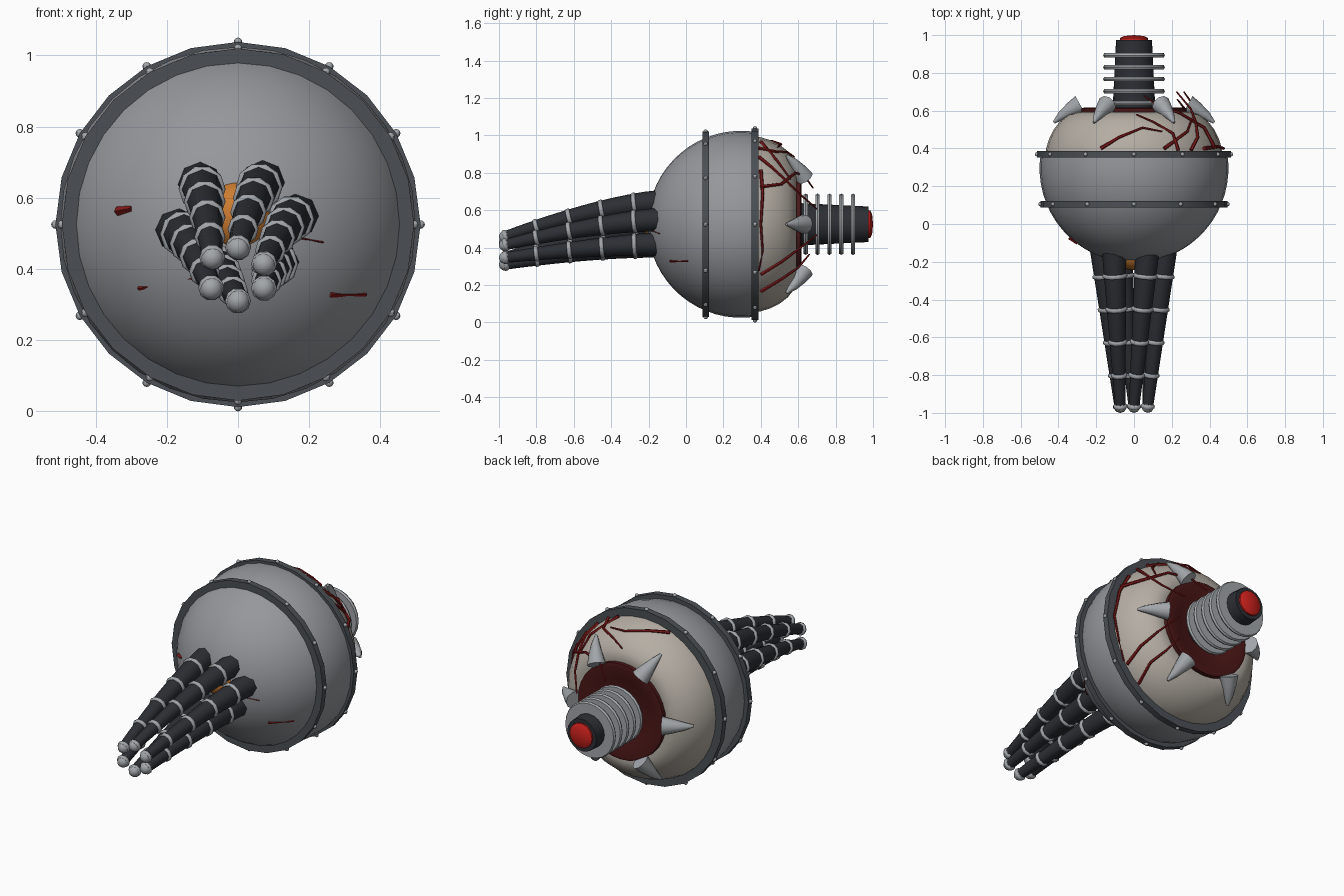
import bpy, bmesh, math
from mathutils import Vector

if "Cube" in bpy.data.objects:
    bpy.data.objects.remove(bpy.data.objects["Cube"])

CZ = 0.525   # height of the main axis, which runs along y
CY = 0.295   # centre of the round body


def mat(name, rgb):
    m = bpy.data.materials.new(name)
    m.diffuse_color = (*rgb, 1)
    m.use_nodes = True
    m.node_tree.nodes["Principled BSDF"].inputs["Base Color"].default_value = m.diffuse_color
    return m


STEEL = mat("steel", (0.30, 0.31, 0.33))
LIGHT = mat("light_steel", (0.36, 0.38, 0.40))
DARK = mat("dark_steel", (0.07, 0.08, 0.09))
BLACK = mat("rubber", (0.025, 0.028, 0.034))
BONE = mat("bone", (0.46, 0.42, 0.37))
GORE = mat("dark_red", (0.07, 0.008, 0.008))
VEIN = mat("vein_red", (0.22, 0.01, 0.01))
RED = mat("bright_red", (0.60, 0.015, 0.012))
ORANGE = mat("orange", (0.60, 0.20, 0.03))


def finish(name, bm, m, smooth=40):
    bmesh.ops.recalc_face_normals(bm, faces=bm.faces)
    me = bpy.data.meshes.new(name)
    bm.to_mesh(me)
    bm.free()
    o = bpy.data.objects.new(name, me)
    bpy.context.collection.objects.link(o)
    me.materials.append(m)
    if smooth:
        bpy.ops.object.select_all(action='DESELECT')
        o.select_set(True)
        bpy.context.view_layer.objects.active = o
        bpy.ops.object.shade_smooth_by_angle(angle=math.radians(smooth))
    return o


def lathe(name, profile, n, m, closed=False, smooth=40):
    """Turn (radius, y) points round the main axis."""
    bm = bmesh.new()
    rows = []
    for r, y in profile:
        if r < 1e-5:
            rows.append([bm.verts.new((0, y, CZ))] * n)
        else:
            rows.append([bm.verts.new((r * math.cos(2 * math.pi * k / n), y,
                                       CZ + r * math.sin(2 * math.pi * k / n))) for k in range(n)])
    pairs = list(zip(rows, rows[1:])) + ([(rows[-1], rows[0])] if closed else [])
    for a, b in pairs:
        for k in range(n):
            q = list(dict.fromkeys((a[k], a[(k + 1) % n], b[(k + 1) % n], b[k])))
            bm.faces.new(q)
    return finish(name, bm, m, smooth)


def tube(name, pts, radii, n, m, smooth=50):
    """Sweep an n-sided section along a path."""
    bm = bmesh.new()
    rows = []
    for i, p in enumerate(pts):
        d = (pts[min(i + 1, len(pts) - 1)] - pts[max(i - 1, 0)]).normalized()
        ref = Vector((0, 0, 1)) if abs(d.z) < 0.95 else Vector((1, 0, 0))
        u = d.cross(ref).normalized()
        v = u.cross(d)
        rows.append([bm.verts.new(p + radii[i] * (u * math.cos(2 * math.pi * k / n)
                                                  + v * math.sin(2 * math.pi * k / n))) for k in range(n)])
    for a, b in zip(rows, rows[1:]):
        for k in range(n):
            bm.faces.new((a[k], a[(k + 1) % n], b[(k + 1) % n], b[k]))
    bm.faces.new(rows[0])
    bm.faces.new(rows[-1])
    return finish(name, bm, m, smooth)


def ball(name, loc, scale, m, seg=12, rings=8, smooth=40):
    bm = bmesh.new()
    bmesh.ops.create_uvsphere(bm, u_segments=seg, v_segments=rings, radius=1)
    for v in bm.verts:
        v.co = Vector([a * b for a, b in zip(v.co, scale)]) + Vector(loc)
    return finish(name, bm, m, smooth)


# round metal shell, open at the back
end = math.acos(-0.08 / 0.5)
shell = [(0.5 * math.sin(end * i / 16), CY - 0.5 * math.cos(end * i / 16)) for i in range(17)]
lathe("shell", shell, 32, STEEL)

# pale rear dome and the dark red iris in it
lathe("rear_dome", [(0.47, 0.36), (0.465, 0.40), (0.45, 0.45), (0.425, 0.50), (0.39, 0.545),
                    (0.345, 0.58), (0.30, 0.592), (0.25, 0.58)], 32, BONE)
lathe("iris", [(0.282, 0.56), (0.282, 0.612), (0.262, 0.617), (0.19, 0.59), (0, 0.58)], 32, GORE)

# two bands, each with twelve bolts
for label, y, r in (("front", 0.105, 0.495), ("rear", 0.369, 0.513)):
    lathe(label + "_band", [(0.45, y - 0.018), (r, y - 0.018), (r, y + 0.018), (0.45, y + 0.018)],
          24, DARK, True, 20)
    for k in range(12):
        a = math.pi * k / 6
        ball(label + "_band_bolt", (r * math.cos(a), y, CZ + r * math.sin(a)),
             (0.012, 0.012, 0.012), LIGHT, 8, 6)

# rear column with cooling rings and a red tip
lathe("rear_column", [(0, 0.55), (0.116, 0.55), (0.095, 0.975), (0, 0.975)], 20, BLACK)
for y in (0.64, 0.703, 0.767, 0.83, 0.893):
    lathe("column_ring", [(0.08, y - 0.011), (0.158, y - 0.011), (0.164, y), (0.158, y + 0.011),
                          (0.08, y + 0.011)], 24, LIGHT, True)
lathe("red_tip", [(0.073, 0.96), (0.073, 0.985), (0.055, 0.995), (0, 1.0)], 16, RED, smooth=60)

# six claws lying on the rim of the dome, tips outward
for k in range(6):
    a = math.pi * k / 3
    path = [Vector((r * math.cos(a), y, CZ + r * math.sin(a)))
            for r, y in ((0.285, 0.632), (0.33, 0.607), (0.385, 0.572), (0.425, 0.537))]
    tube("claw", path, [0.052, 0.041, 0.024, 0.007], 10, LIGHT)

# six tapering cables: base (x, z) and tip (x, z)
CABLES = [(-0.107, 0.64, -0.072, 0.431), (0.072, 0.645, 0.0, 0.459), (0.165, 0.55, 0.073, 0.414),
          (-0.17, 0.51, -0.075, 0.346), (-0.075, 0.41, 0.0, 0.31), (0.11, 0.42, 0.073, 0.346)]
RING_Y = (-0.275, -0.45, -0.624, -0.80, -0.965)
for x0, z0, x1, z1 in CABLES:
    def at(y):
        t = (-0.13 - y) / 0.84
        return Vector((x0 + (x1 - x0) * t, y, z0 + (z1 - z0) * max(t, 0) ** 1.5))

    def rad(y):
        return 0.064 - 0.036 * (-0.13 - y) / 0.84

    ys = [-0.13 - 0.84 * i / 10 for i in range(11)]
    tube("cable", [at(y) for y in ys], [rad(y) for y in ys], 8, BLACK)
    for y in RING_Y:
        offs = (-0.011, -0.006, 0.006, 0.011)
        tube("cable_ring", [at(y + d) for d in offs],
             [rad(y) + e for e in (0.002, 0.008, 0.008, 0.002)], 10, LIGHT)
    ball("cable_tip", (x1, -0.967, z1), (0.033, 0.033, 0.033), LIGHT, 10, 8)

# glowing core between the cable roots
ball("core", (0, -0.16, 0.55), (0.10, 0.085, 0.10), ORANGE, 20, 12)

# veins on the dome: (angle in degrees, radius, y) points
VEINS = [
    [(50, 0.47, 0.39), (42, 0.455, 0.46), (35, 0.40, 0.54), (28, 0.34, 0.61), (20, 0.24, 0.70)],
    [(60, 0.47, 0.39), (62, 0.44, 0.48), (75, 0.40, 0.54), (88, 0.36, 0.58)],
    [(38, 0.47, 0.40), (20, 0.475, 0.41), (0, 0.475, 0.40), (-18, 0.475, 0.41), (-32, 0.47, 0.39)],
    [(25, 0.475, 0.40), (30, 0.43, 0.51), (48, 0.37, 0.585), (65, 0.29, 0.63), (75, 0.20, 0.68)],
    [(70, 0.47, 0.40), (50, 0.44, 0.49), (38, 0.39, 0.56)],
    [(-35, 0.47, 0.40), (-28, 0.43, 0.51), (-22, 0.36, 0.60), (-12, 0.27, 0.70)],
    [(-50, 0.47, 0.40), (-42, 0.43, 0.52), (-40, 0.36, 0.60), (-35, 0.28, 0.66)],
    [(112, 0.47, 0.40), (100, 0.45, 0.46), (84, 0.43, 0.51), (70, 0.44, 0.49)],
]
for pts in VEINS:
    path = [Vector((r * math.cos(math.radians(a)), y, CZ + r * math.sin(math.radians(a))))
            for a, r, y in pts]
    fine = []
    for i in range(len(path) - 1):
        fine += [path[i], (path[i] + path[i + 1]) / 2 * 1.0]
    fine.append(path[-1])
    n = len(fine) - 1
    tube("vein", fine, [0.010 - 0.006 * i / n for i in range(n + 1)], 6, VEIN)

# small red splinters on the front of the shell
for xa, za, xb, zb, w in ((-0.34, 0.562, -0.30, 0.57, 0.013), (-0.28, 0.345, -0.12, 0.375, 0.006),
                          (0.26, 0.328, 0.36, 0.328, 0.008), (0.16, 0.49, 0.24, 0.475, 0.004)):
    ends = [Vector((x, CY - math.sqrt(0.25 - x * x - (z - CZ) ** 2), z))
            for x, z in ((xa, za), (xb, zb))]
    tube("splinter", ends, [w, w * 0.6], 4, VEIN, 0)
